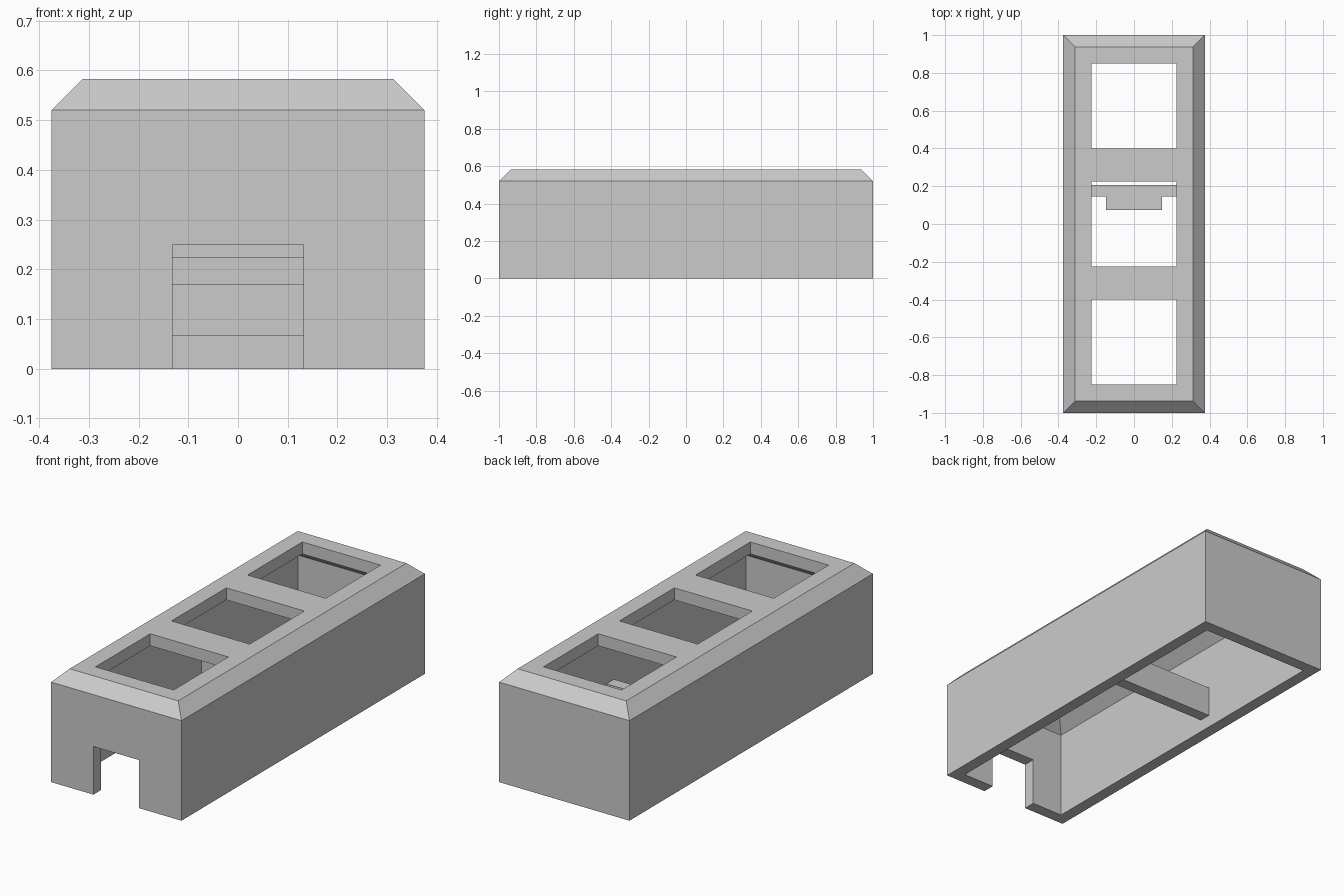
import bpy
import bmesh

default = bpy.data.objects.get("Cube")
if default:
    bpy.data.objects.remove(default, do_unlink=True)

GREY = (0.6, 0.6, 0.6, 1.0)
grey = bpy.data.materials.new("plain grey")
grey.use_nodes = True
grey.diffuse_color = GREY
grey.node_tree.nodes["Principled BSDF"].inputs["Base Color"].default_value = GREY

WALL = 0.0625
HALF_X, HALF_Y = 0.375, 1.0
EAVES = 0.52


def stack(name, sections):
    """Solid through rectangular sections (half x, half y, centre y, z)."""
    bm = bmesh.new()
    rings = []
    for hx, hy, cy, z in sections:
        corners = ((-hx, -hy), (hx, -hy), (hx, hy), (-hx, hy))
        rings.append([bm.verts.new((x, cy + y, z)) for x, y in corners])
    bm.faces.new(rings[0][::-1])
    bm.faces.new(rings[-1])
    for low, high in zip(rings, rings[1:]):
        for i in range(4):
            j = (i + 1) % 4
            bm.faces.new((low[i], low[j], high[j], high[i]))
    mesh = bpy.data.meshes.new(name)
    bm.to_mesh(mesh)
    bm.free()
    mesh.materials.append(grey)
    obj = bpy.data.objects.new(name, mesh)
    bpy.context.collection.objects.link(obj)
    return obj


def box(name, hx, y0, y1, z0, z1):
    hy, cy = (y1 - y0) / 2, (y0 + y1) / 2
    return stack(name, [(hx, hy, cy, z0), (hx, hy, cy, z1)])


def hipped(name, inset, bottom, eaves):
    """Long box whose top edges are chamfered."""
    hx, hy = HALF_X - inset, HALF_Y - inset
    return stack(name, [(hx, hy, 0, bottom), (hx, hy, 0, eaves),
                        (hx - WALL, hy - WALL, 0, eaves + WALL)])


def combine(target, tool, operation):
    """Apply a boolean and discard the tool."""
    tool.hide_render = True
    mod = target.modifiers.new(operation.lower(), "BOOLEAN")
    mod.operation = operation
    mod.solver = "EXACT"
    mod.object = tool
    bpy.context.view_layer.update()
    graph = bpy.context.evaluated_depsgraph_get()
    result = bpy.data.meshes.new_from_object(target.evaluated_get(graph))
    target.modifiers.clear()
    target.data = result
    bpy.data.objects.remove(tool, do_unlink=True)


# Hollow housing, open underneath
housing = hipped("housing", 0, 0, EAVES)
combine(housing, hipped("cavity_cutter", WALL, -0.2, EAVES - WALL), "DIFFERENCE")

# Three square openings in the roof
for centre in (-0.625, 0, 0.625):
    combine(housing, box("window_cutter", 0.225, centre - 0.225, centre + 0.225,
                         0.48, 0.8), "DIFFERENCE")

# Doorway through the front wall
combine(housing, box("doorway_cutter", 0.132, -1.1, -0.9, -0.1, 0.25), "DIFFERENCE")

# Cross bar with a small shelf toward the doorway
cross_bar = box("cross_bar", HALF_X - WALL, 0.145, 0.207, 0.066, 0.225)
combine(cross_bar, box("shelf", 0.147, 0.075, 0.17, 0.168, 0.225), "UNION")
